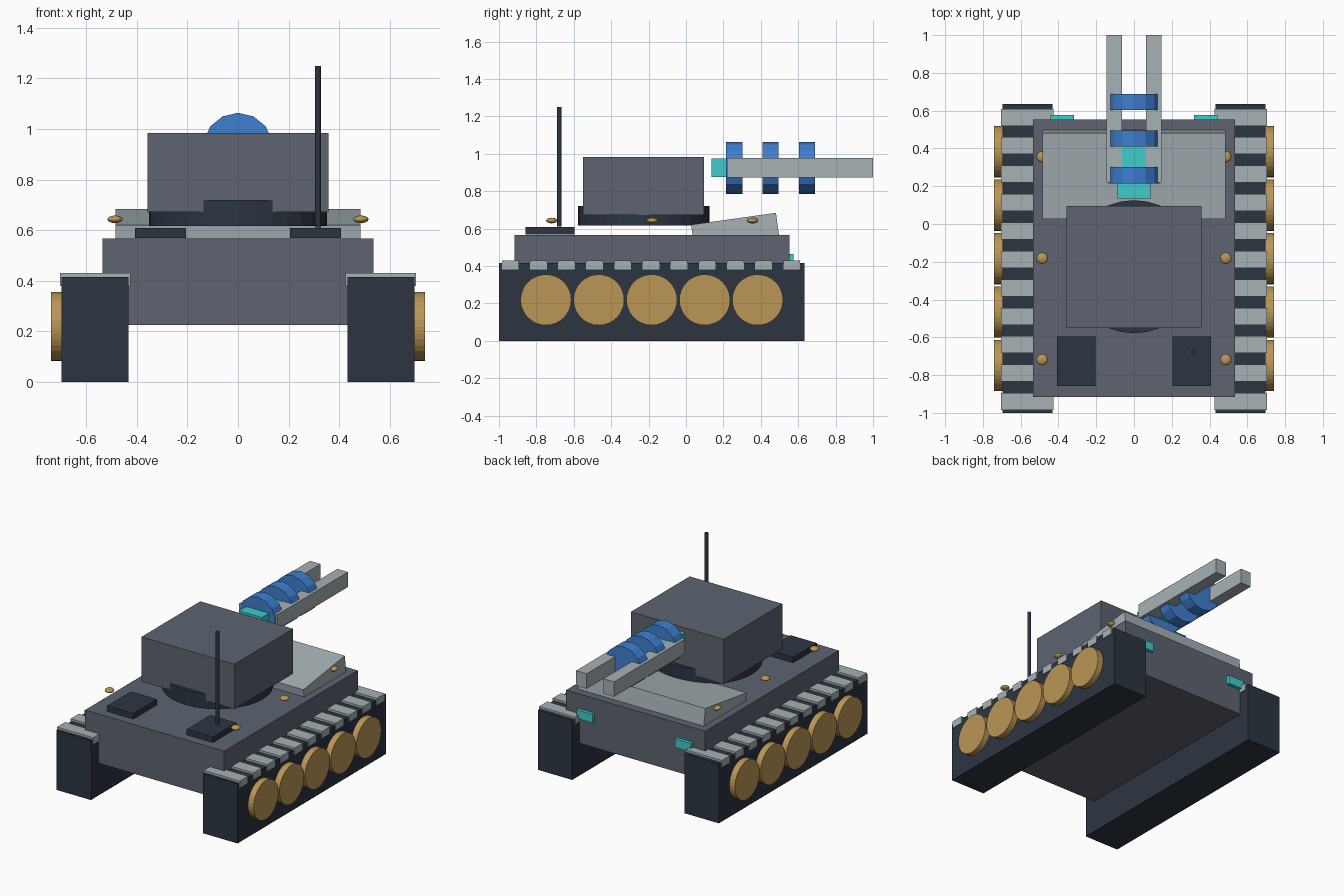
import bpy
import math

cube = bpy.data.objects.get("Cube")
if cube:
    bpy.data.objects.remove(cube, do_unlink=True)


def material(name, r, g, b):
    """Flat material from an 8-bit sRGB colour."""
    def lin(c):
        c /= 255
        return c / 12.92 if c <= 0.04045 else ((c + 0.055) / 1.055) ** 2.4
    colour = (lin(r), lin(g), lin(b), 1)
    m = bpy.data.materials.new(name)
    m.use_nodes = True
    m.diffuse_color = colour
    m.node_tree.nodes["Principled BSDF"].inputs["Base Color"].default_value = colour
    return m


GREY = material("armour_grey", 93, 100, 112)
LIGHT = material("light_steel", 166, 177, 181)
DARK = material("dark_steel", 44, 53, 65)
BRASS = material("brass", 186, 150, 85)
BLUE = material("coil_blue", 62, 127, 208)
TEAL = material("glowing_teal", 62, 204, 204)


def finish(name, mat):
    ob = bpy.context.object
    ob.name = ob.data.name = name
    ob.data.materials.append(mat)
    return ob


def box(name, mat, x, y, z, tilt=0):
    """Box from (min, max) ranges, optionally tilted about x."""
    mid = [(a + b) / 2 for a, b in (x, y, z)]
    bpy.ops.mesh.primitive_cube_add(size=1, location=mid)
    ob = finish(name, mat)
    ob.scale = [b - a for a, b in (x, y, z)]
    ob.rotation_euler.x = tilt
    return ob


def cylinder(name, mat, centre, radius, depth, sides, axis="Z"):
    turn = {"X": (0, math.pi / 2, 0), "Y": (math.pi / 2, 0, 0), "Z": (0, 0, 0)}[axis]
    bpy.ops.mesh.primitive_cylinder_add(vertices=sides, radius=radius, depth=depth,
                                        location=centre, rotation=turn)
    return finish(name, mat)


def span(side, inner, outer):
    """Mirrored x range."""
    return sorted((side * inner, side * outer))


# Hull and sloped front plate
box("hull", GREY, (-0.535, 0.535), (-0.917, 0.553), (0.225, 0.567))
box("sloped_plate", LIGHT, (-0.485, 0.485), (0.034, 0.492), (0.523, 0.653),
    math.radians(8))

# Turret and its ring
cylinder("turret_ring", DARK, (0, -0.226, 0.668), 0.352, 0.104, 32)
box("turret", GREY, (-0.357, 0.357), (-0.55, 0.096), (0.672, 0.984))

# Running gear and fittings on each side
for side, label in ((1, "left"), (-1, "right")):
    box(f"{label}_track", DARK, span(side, 0.432, 0.697), (-1, 0.634), (0, 0.415))
    for i in range(11):
        y = -0.94 + 0.1505 * i
        box(f"{label}_cleat_{i + 1}", LIGHT, span(side, 0.425, 0.704),
            (y - 0.045, y + 0.045), (0.38, 0.43))
    for i in range(5):
        cylinder(f"{label}_wheel_{i + 1}", BRASS,
                 (side * 0.67, -0.749 + 0.283 * i, 0.219), 0.136, 0.14, 32, "X")
    for i in range(3):
        bpy.ops.mesh.primitive_uv_sphere_add(
            segments=16, ring_count=8, radius=0.03,
            location=(side * 0.486, -0.718 + 0.537 * i, 0.643))
        finish(f"{label}_bolt_{i + 1}", BRASS).scale.z = 0.5
        bpy.ops.object.shade_smooth()
    box(f"{label}_hatch", DARK, span(side, 0.205, 0.407), (-0.857, -0.596), (0.569, 0.608))
    box(f"{label}_headlight", TEAL, span(side, 0.317, 0.441), (0.53, 0.576), (0.405, 0.465))
    box(f"{label}_gun_rail", LIGHT, span(side, 0.064, 0.146), (0.219, 1), (0.873, 0.977))

# Gun core and coils
box("gun_core", TEAL, (-0.088, 0.088), (0.136, 0.436), (0.875, 0.975))
for i in range(3):
    cylinder(f"gun_coil_{i + 1}", BLUE, (0, 0.258 + 0.194 * i, 0.925), 0.139, 0.086, 14, "Y")

# Antenna
cylinder("antenna", DARK, (0.316, -0.677, 0.93), 0.012, 0.64, 12)
